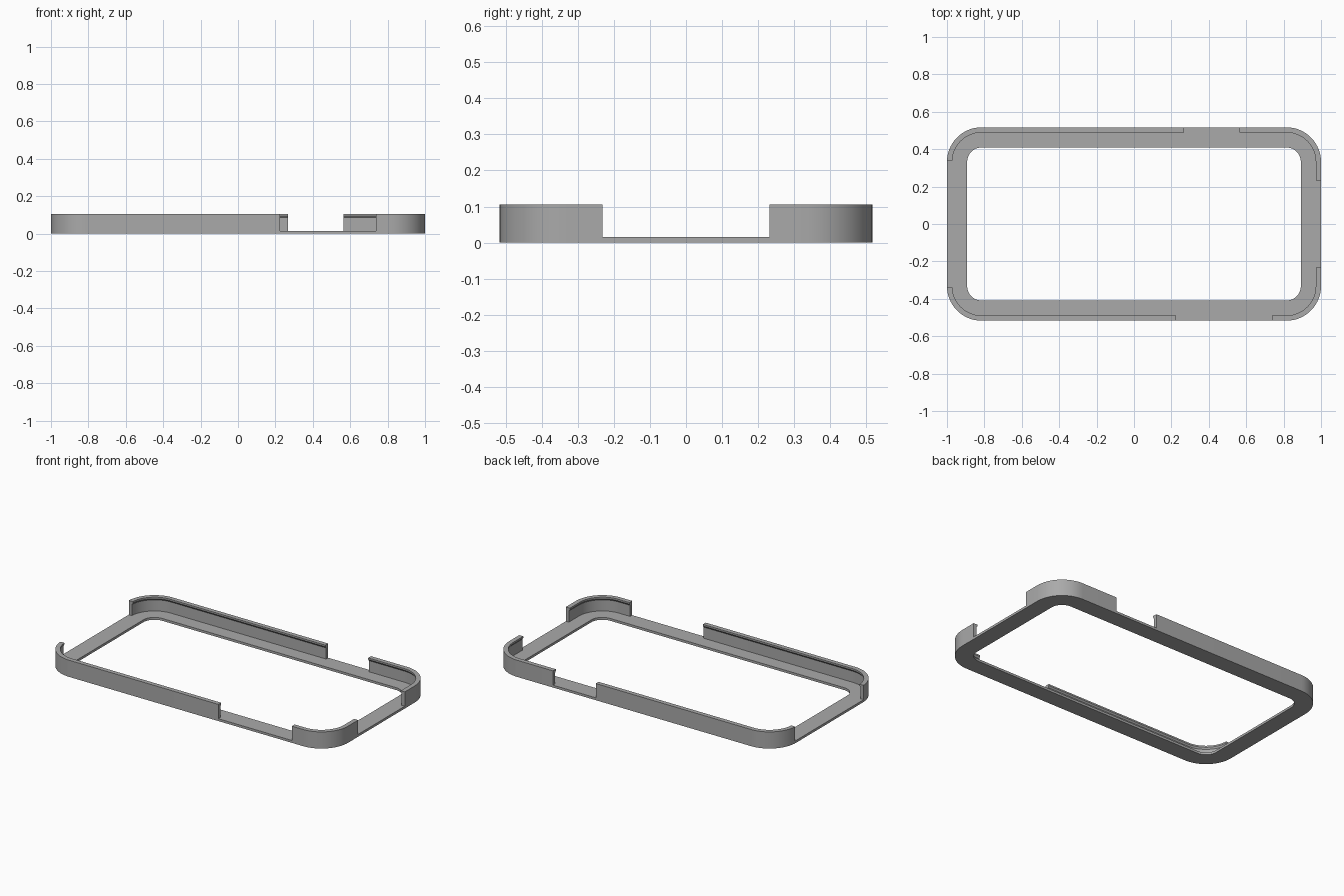
import bpy, bmesh, math
from mathutils import Vector

cube = bpy.data.objects.get("Cube")
if cube:
    bpy.data.objects.remove(cube)

HALF_X, HALF_Y, RADIUS = 1.0, 0.517, 0.185
FLOOR, TOP, SEGMENTS = 0.015, 0.105, 16

grey = bpy.data.materials.new("plain grey")
grey.use_nodes = True
colour = (0.4, 0.4, 0.4, 1)
grey.diffuse_color = colour
grey.node_tree.nodes["Principled BSDF"].inputs["Base Color"].default_value = colour


def rounded_loop(inset, z):
    """Rounded rectangle, moved inwards by inset, at height z."""
    r = RADIUS - inset
    points = []
    for corner, (sx, sy) in enumerate([(1, 1), (-1, 1), (-1, -1), (1, -1)]):
        for i in range(SEGMENTS + 1):
            a = (corner + i / SEGMENTS) * math.pi / 2
            points.append(Vector((sx * (HALF_X - RADIUS) + r * math.cos(a),
                                  sy * (HALF_Y - RADIUS) + r * math.sin(a), z)))
    return points


def link(bm, name):
    mesh = bpy.data.meshes.new(name)
    bmesh.ops.recalc_face_normals(bm, faces=bm.faces)
    bm.to_mesh(mesh)
    bm.free()
    obj = bpy.data.objects.new(name, mesh)
    mesh.materials.append(grey)
    bpy.context.collection.objects.link(obj)
    return obj


# Frame: wall with a slim inner lip, and a flat flange, swept around the outline
profile = [(0, 0), (0, TOP), (0.028, TOP), (0.028, 0.095), (0.021, 0.085),
           (0.021, FLOOR), (0.108, FLOOR), (0.108, 0)]
bm = bmesh.new()
rings = [[bm.verts.new(p) for p in rounded_loop(*step)] for step in profile]
for k, ring in enumerate(rings):
    other = rings[(k + 1) % len(rings)]
    for i in range(len(ring)):
        j = (i + 1) % len(ring)
        bm.faces.new((ring[i], ring[j], other[j], other[i]))
frame = link(bm, "bumper_frame")

# Openings in the wall: x range, y range
openings = {
    "front_opening": (0.225, 0.737, -0.6, -0.45),
    "back_opening": (0.267, 0.565, 0.45, 0.6),
    "left_opening": (0.92, 1.1, -0.232, 0.232),
    "right_opening": (-1.1, -0.92, -0.34, 0.34),
}
for name, (x0, x1, y0, y1) in openings.items():
    bm = bmesh.new()
    bmesh.ops.create_cube(bm, size=1)
    for v in bm.verts:
        v.co = (x1 if v.co.x > 0 else x0, y1 if v.co.y > 0 else y0,
                0.2 if v.co.z > 0 else FLOOR)
    cutter = link(bm, name + "_cutter")
    cutter.hide_render = True
    cutter.hide_set(True)
    cut = frame.modifiers.new(name, 'BOOLEAN')
    cut.operation, cut.solver, cut.object = 'DIFFERENCE', 'EXACT', cutter

# Apply the cuts, drop the cutters, then smooth the rounded corners
depsgraph = bpy.context.evaluated_depsgraph_get()
result = bpy.data.meshes.new_from_object(frame.evaluated_get(depsgraph))
frame.modifiers.clear()
frame.data = result
for name in openings:
    bpy.data.objects.remove(bpy.data.objects[name + "_cutter"])
bpy.ops.object.select_all(action='DESELECT')
frame.select_set(True)
bpy.context.view_layer.objects.active = frame
bpy.ops.object.shade_smooth_by_angle(angle=math.radians(30))
